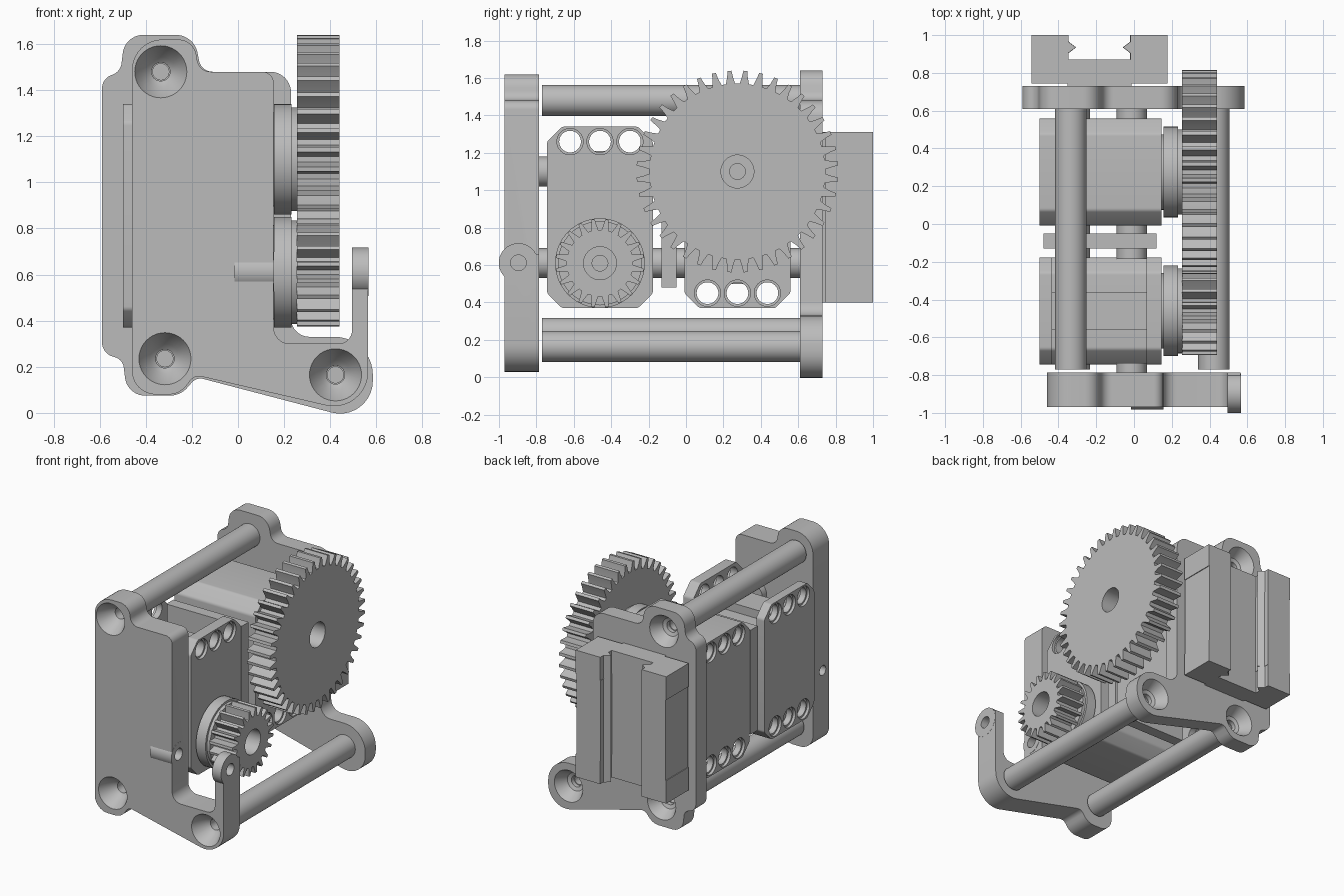
import bpy, bmesh
from math import sin, cos, tan, pi, acos
from mathutils import Vector

cube = bpy.data.objects.get("Cube")
if cube:
    bpy.data.objects.remove(cube, do_unlink=True)

grey = bpy.data.materials.new("plain grey")
grey.use_nodes = True
grey.diffuse_color = (0.5, 0.5, 0.5, 1)
grey.node_tree.nodes["Principled BSDF"].inputs["Base Color"].default_value = (0.5, 0.5, 0.5, 1)
parts = []


def place(axis, t, a, b):
    return {"x": (t, a, b), "y": (a, t, b), "z": (a, b, t)}[axis]


def finish(name, bm):
    bmesh.ops.recalc_face_normals(bm, faces=bm.faces[:])
    mesh = bpy.data.meshes.new(name)
    bm.to_mesh(mesh)
    bm.free()
    obj = bpy.data.objects.new(name, mesh)
    bpy.context.collection.objects.link(obj)
    mesh.materials.append(grey)
    parts.append(obj)
    return obj


def skin(bm, rings):
    # bridge a stack of equal rings and cap both ends
    loops = [[bm.verts.new(p) for p in ring] for ring in rings]
    n = len(loops[0])
    for low, high in zip(loops, loops[1:]):
        for i in range(n):
            j = (i + 1) % n
            bm.faces.new((low[i], low[j], high[j], high[i]))
    bm.faces.new(loops[0])
    bm.faces.new(loops[-1])


def prism(name, pts, axis, t0, t1):
    bm = bmesh.new()
    skin(bm, [[place(axis, t, a, b) for a, b in pts] for t in (t0, t1)])
    return finish(name, bm)


def turned(name, axis, specs, n=40):
    # each spec is a centre and a list of (position along axis, radius)
    bm = bmesh.new()
    for (a, b), profile in specs:
        skin(bm, [[place(axis, t, a + r * cos(2 * pi * i / n), b + r * sin(2 * pi * i / n))
                   for i in range(n)] for t, r in profile])
    return finish(name, bm)


def cut(obj, axis, specs):
    cutter = turned("cutter", axis, specs)
    cutter.hide_render = True
    mod = obj.modifiers.new("holes", "BOOLEAN")
    mod.operation = "DIFFERENCE"
    mod.solver = "EXACT"
    mod.object = cutter
    bpy.context.view_layer.objects.active = obj
    bpy.ops.object.modifier_apply(modifier=mod.name)
    parts.remove(cutter)
    bpy.data.objects.remove(cutter, do_unlink=True)


def rounded(corners, steps=10):
    # replace each (a, b, radius) corner with an arc
    out = []
    for i, (a, b, r) in enumerate(corners):
        p = Vector((a, b))
        prev = Vector(corners[i - 1][:2]) - p
        nxt = Vector(corners[(i + 1) % len(corners)][:2]) - p
        u, v = prev.normalized(), nxt.normalized()
        half = acos(max(-1, min(1, u.dot(v)))) / 2
        d = min(r / tan(half), prev.length * 0.49, nxt.length * 0.49)
        r = d * tan(half)
        if r < 0.001:
            out.append((a, b))
            continue
        mid = p + (u + v).normalized() * (r / sin(half))
        s, e = p + u * d - mid, p + v * d - mid
        sweep = s.angle_signed(e)
        for k in range(steps + 1):
            w = -sweep * k / steps
            out.append((mid.x + s.x * cos(w) - s.y * sin(w), mid.y + s.x * sin(w) + s.y * cos(w)))
    return out


def box(name, x, y, z):
    return prism(name, [(y[0], z[0]), (y[1], z[0]), (y[1], z[1]), (y[0], z[1])], "x", *x)


posts = [(-0.335, 1.48), (-0.317, 0.235), (0.423, 0.165)]

# Front plate with its hooked arm
front = prism("front_plate", rounded([
    (-0.46, 1.62, .14), (-0.19, 1.62, .13), (-0.17, 1.48, .06), (0.155, 1.48, .05),
    (0.155, 0.30, .07), (0.495, 0.30, .06), (0.495, 0.66, 0), (0.565, 0.66, 0),
    (0.565, -0.01, .15), (-0.19, 0.165, .05), (-0.25, 0.08, .1), (-0.46, 0.08, .14)]),
    "y", -0.97, -0.785)
pivot = (-0.896, 0.612)
arm_end = turned("arm_end", "x", [(pivot, [(0.494, .105), (0.566, .105)])])
bulge = turned("pivot_bulge", "x", [(pivot, [(-0.015, .085), (0.156, .085)])])
cut(front, "y", [(c, [(-1.1, .113), (-0.97, .113), (-0.88, .065), (-0.86, .04), (-0.7, .04)])
                 for c in posts])
for part in (front, arm_end, bulge):
    cut(part, "x", [(pivot, [(0.0, .042), (0.8, .042)]), (pivot, [(-0.7, .035), (-0.3, .035)])])

# Back plate
back = prism("back_plate", rounded([
    (-0.59, 1.45, .1), (-0.51, 1.48, .06), (-0.49, 1.64, .15), (-0.19, 1.64, .15),
    (-0.16, 1.48, .06), (0.23, 1.48, .09), (0.23, 0.33, .08), (0.585, 0.33, .165),
    (0.585, -0.045, .165), (-0.18, 0.155, .05), (-0.25, 0.075, .1), (-0.48, 0.075, .14),
    (-0.50, 0.23, .05), (-0.59, 0.26, .07)]), "y", 0.61, 0.73)
cut(back, "y", [(c, [(0.5, .04), (0.64, .04), (0.65, .065), (0.73, .113), (0.9, .113)])
                for c in posts])

# Spacer rods
for c in posts:
    rod = turned("spacer_rod", "y", [(c, [(-0.77, .083), (0.61, .083)])])
    cut(rod, "y", [(c, [(-0.9, .035), (-0.6, .035)]), (c, [(0.45, .035), (0.7, .035)])])


def gear(name, centre, teeth, root, tip):
    shape = ((-.34, root), (-.2, (root + tip) / 2), (-.12, tip),
             (.12, tip), (.2, (root + tip) / 2), (.34, root))
    pts = []
    for k in range(teeth):
        for f, r in shape:
            w = 2 * pi * (k + 0.5 + f) / teeth
            pts.append((centre[0] + r * sin(w), centre[1] + r * cos(w)))
    cut(prism(name, pts, "x", 0.255, 0.44), "x", [(centre, [(0.2, .088), (0.5, .088)])])


def servo(side, yc, flip):
    def z(v):
        return 1.71 - v if flip else v

    def slab(name, x0, x1, top):
        lo, hi, c = yc - 0.283, yc + 0.283, 0.08
        pts = [(lo, z(0.37 + c), .03), (lo + c, z(0.37), .03), (hi - c, z(0.37), .03),
               (hi, z(0.37 + c), .03), (hi, z(top - c), .03), (hi - c, z(top), .03),
               (lo + c, z(top), .03), (lo, z(top - c), .03)]
        return prism(side + name, rounded(pts, 4), "x", x0, x1)

    left_x, right_x = -0.50, 0.145
    outer = slab("_servo_outer_cheek", left_x, -0.435, 1.34)
    inner = slab("_servo_gear_cheek", 0.065, right_x, 1.34)
    slab("_servo_body", -0.436, 0.066, 1.15)
    box(side + "_servo_rib", (-0.436, 0.066), (yc - 0.1, yc + 0.1), sorted((z(1.1), z(1.21))))
    # mounting holes with shallow counterbores
    row = [yc - 0.16, yc, yc + 0.16]
    cut(outer, "x", [((y, z(h)), [(-0.6, .07), (-0.48, .07), (-0.479, .058), (-0.4, .058)])
                     for y in row for h in (1.26, 0.45)])
    cut(inner, "x", [((y, z(1.26)), [(0.0, .058), (0.124, .058), (0.125, .07), (0.3, .07)])
                     for y in row])
    # output horn
    centre = (yc, z(0.61))
    horn = turned(side + "_servo_horn", "x",
                  [(centre, [(0.14, .2), (0.155, .2), (0.156, .24), (0.232, .24),
                             (0.233, .225), (0.256, .225)])], 56)
    cut(horn, "x", [(centre, [(0.2, .042), (0.4, .042)])])
    return centre


gear("small_gear", servo("front", -0.46, False), 20, 0.178, 0.236)
gear("large_gear", servo("back", 0.275, True), 40, 0.47, 0.54)

# Link plate and mounting bosses between servos and plates
box("link_plate", (-0.48, 0.12), (-0.13, -0.05), (0.48, 1.23))
for h in (0.61, 1.10):
    for y0, y1 in ((-0.79, -0.735), (-0.185, 0.0), (0.55, 0.615)):
        turned("mounting_boss", "y", [((-0.012, h), [(y0, .08), (y1, .08)])])

# Rail clip on the back, with mirrored jaws and full-size end caps
jaw = [(0.36, 0.745), (0.36, 1.0), (0.165, 1.0), (0.165, 0.965), (0.125, 0.935),
       (0.165, 0.905), (0.165, 0.87)]
clip = [(0.17, 0.73), (0.17, 0.745)] + jaw
clip += [(-a, b) for a, b in reversed(clip)]
for z0, z1, k in ((0.40, 0.565, 1), (0.565, 1.145, 0.985), (1.145, 1.312, 1)):
    prism("rail_clip", [(-0.183 + a * k, b) for a, b in clip], "z", z0, z1)

# Smooth round surfaces, keep edges sharp
bpy.ops.object.select_all(action="DESELECT")
for obj in parts:
    obj.select_set(True)
bpy.context.view_layer.objects.active = parts[0]
bpy.ops.object.shade_smooth_by_angle()
